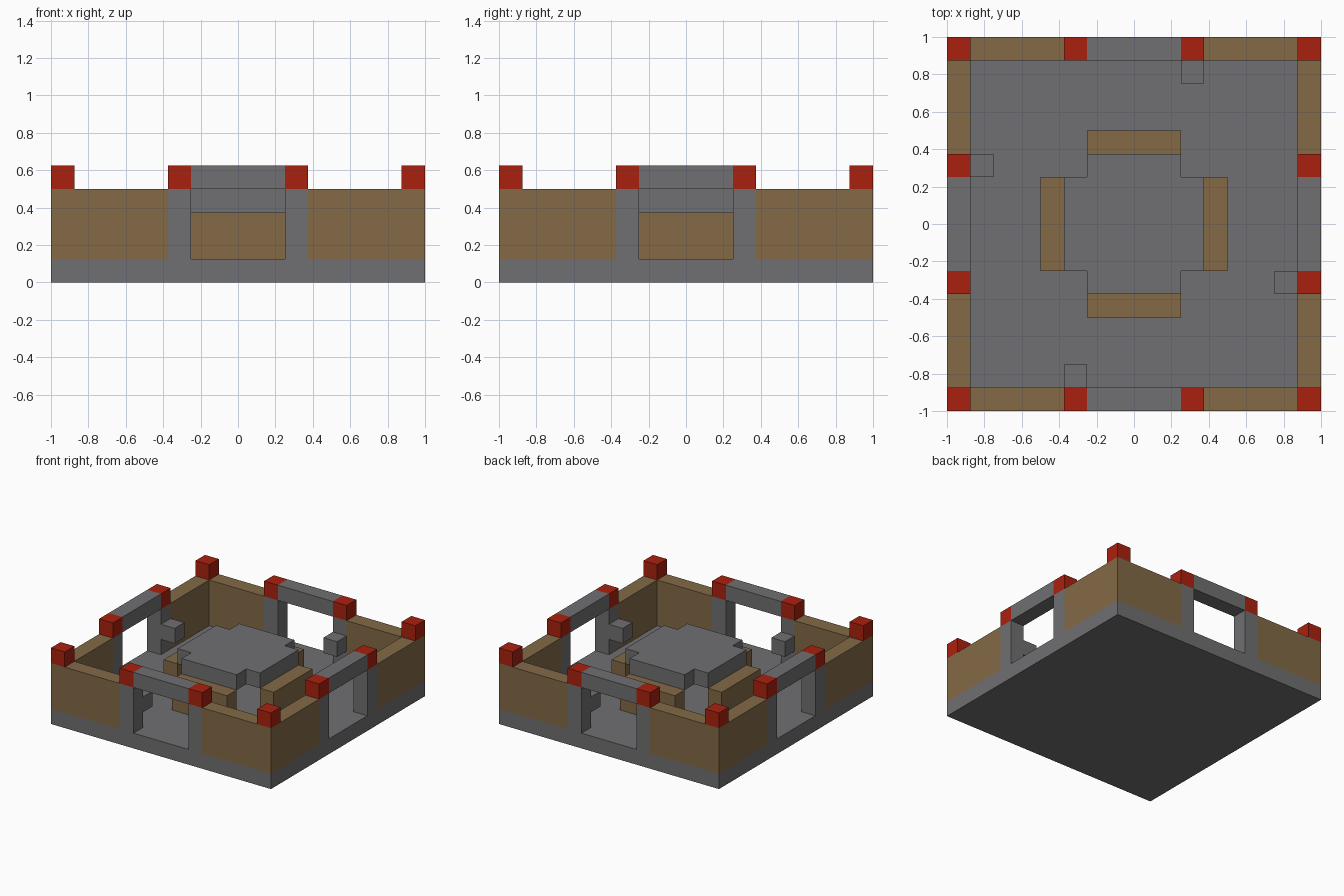
import bpy
import bmesh
from math import pi
from mathutils import Matrix, Vector

U = 0.125  # size of one block

default = bpy.data.objects.get("Cube")
if default:
    bpy.data.objects.remove(default, do_unlink=True)


def material(name, rgb):
    mat = bpy.data.materials.new(name)
    mat.use_nodes = True
    mat.diffuse_color = (*rgb, 1)
    mat.node_tree.nodes["Principled BSDF"].inputs["Base Color"].default_value = (*rgb, 1)
    return mat


stone = material("grey stone", (0.162, 0.159, 0.168))
wood = material("brown wood", (0.227, 0.143, 0.062))
red = material("red cap", (0.402, 0.015, 0.0045))


def finish(bm, name, mat, turn=0):
    """Turn the mesh about the centre in quarter turns and link it."""
    bm.transform(Matrix.Rotation(turn * pi / 2, 4, "Z"))
    bmesh.ops.recalc_face_normals(bm, faces=bm.faces)
    mesh = bpy.data.meshes.new(name)
    bm.to_mesh(mesh)
    bm.free()
    mesh.materials.append(mat)
    obj = bpy.data.objects.new(name, mesh)
    bpy.context.collection.objects.link(obj)
    return obj


def box(name, mat, low, high, turn=0):
    """Box between two corners, given in blocks."""
    low, high = Vector(low) * U, Vector(high) * U
    bm = bmesh.new()
    bmesh.ops.create_cube(bm, size=1)
    bmesh.ops.scale(bm, vec=high - low, verts=bm.verts)
    bmesh.ops.translate(bm, vec=(low + high) / 2, verts=bm.verts)
    return finish(bm, name, mat, turn)


# Floor slab
box("floor", stone, (-8, -8, 0), (8, 8, 1))

# Each side is the same, a quarter turn on
for turn, side in enumerate(("front", "left", "back", "right")):
    # Wooden walls beside the gate
    box(side + "_wall_a", wood, (-8, -8, 1), (-3, -7, 4), turn)
    box(side + "_wall_b", wood, (3, -8, 1), (7, -7, 4), turn)

    # Gate posts with their caps, and the corner cap
    for label, x in (("a", -3), ("b", 2)):
        box(f"{side}_gate_post_{label}", stone, (x, -8, 1), (x + 1, -7, 4), turn)
        box(f"{side}_gate_cap_{label}", red, (x, -8, 4), (x + 1, -7, 5), turn)
    box(side + "_corner_cap", red, (-8, -8, 4), (-7, -7, 5), turn)

    # Lintel over the gate and bracket on the inside of one post
    box(side + "_lintel", stone, (-2, -8, 4), (2, -7, 5), turn)
    box(side + "_bracket", stone, (-3, -7, 2), (-2, -6, 3), turn)

    # Wooden bench beside the table
    box(side + "_bench", wood, (-2, -4, 1), (2, -3, 3), turn)

# Cross-shaped table top
bm = bmesh.new()
outline = []
for turn in range(4):
    spin = Matrix.Rotation(turn * pi / 2, 3, "Z")
    for corner in ((-2, -3, 3), (2, -3, 3), (2, -2, 3)):
        outline.append(bm.verts.new(spin @ Vector(corner) * U))
base = bm.faces.new(outline)
top = bmesh.ops.extrude_face_region(bm, geom=[base], use_keep_orig=True)["geom"]
bmesh.ops.translate(bm, vec=(0, 0, U), verts=[v for v in top if isinstance(v, bmesh.types.BMVert)])
finish(bm, "table_top", stone)
